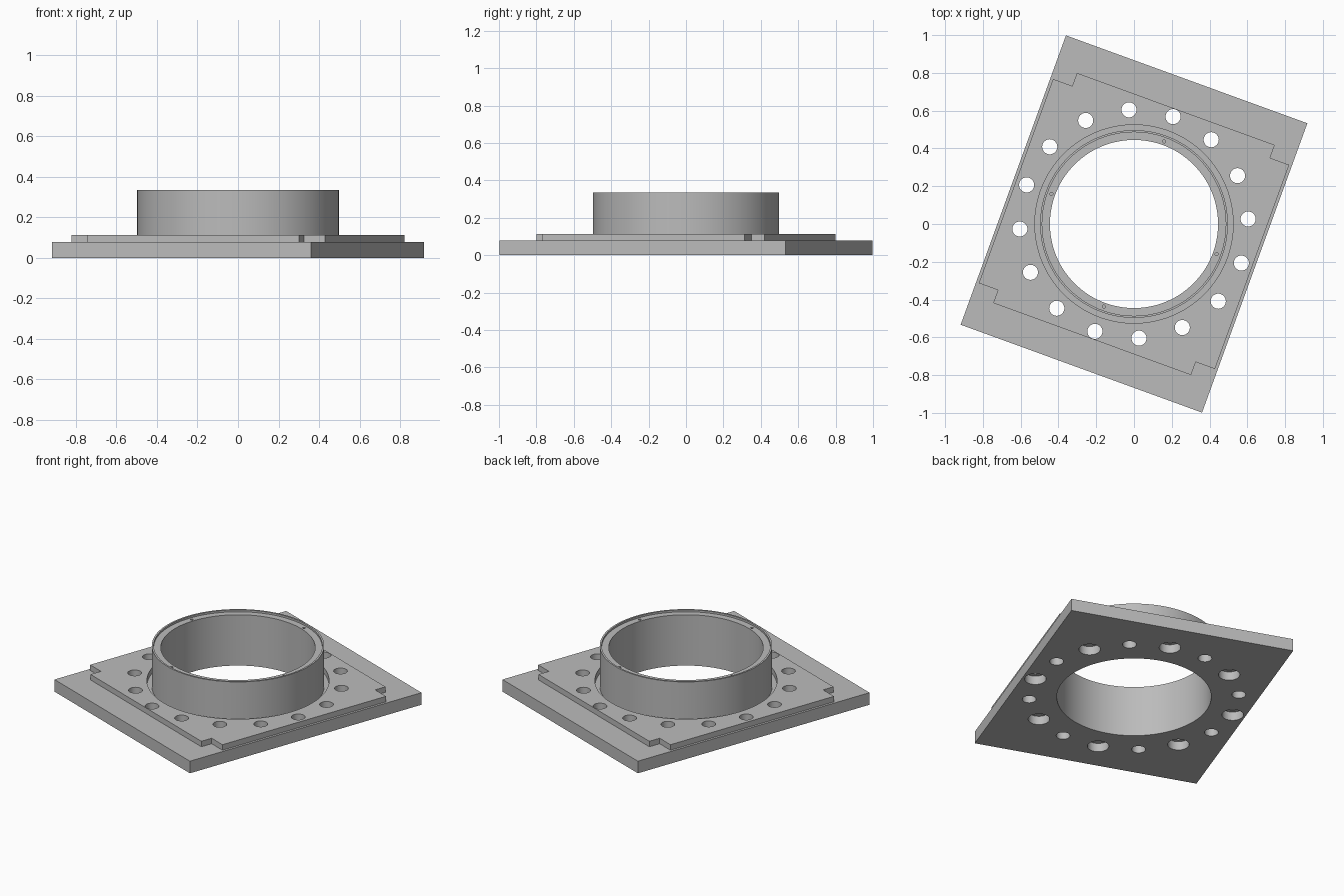
import bpy, bmesh
from math import radians, cos, sin
from mathutils import Matrix, Vector

if "Cube" in bpy.data.objects:
    bpy.data.objects.remove(bpy.data.objects["Cube"])

TURN = radians(-20)
BASE_TOP, STEP_TOP, RIM_TOP = 0.077, 0.112, 0.335
BORE, TUBE = 0.445, 0.497

grey = bpy.data.materials.new("plain grey")
grey.use_nodes = True
grey.diffuse_color = (0.5, 0.5, 0.5, 1)
grey.node_tree.nodes["Principled BSDF"].inputs["Base Color"].default_value = (0.5, 0.5, 0.5, 1)


def finish(name, bm):
    bmesh.ops.recalc_face_normals(bm, faces=bm.faces)
    mesh = bpy.data.meshes.new(name)
    bm.to_mesh(mesh)
    bm.free()
    obj = bpy.data.objects.new(name, mesh)
    mesh.materials.append(grey)
    bpy.context.collection.objects.link(obj)
    return obj


def activate(obj):
    bpy.ops.object.select_all(action='DESELECT')
    obj.select_set(True)
    bpy.context.view_layer.objects.active = obj


def slab(name, outline, low, high):
    """Extrude a flat outline, turned to the plate angle."""
    bm = bmesh.new()
    face = bm.faces.new([bm.verts.new((x, y, low)) for x, y in outline])
    top = bmesh.ops.extrude_face_region(bm, geom=[face])["geom"]
    verts = [v for v in top if isinstance(v, bmesh.types.BMVert)]
    bmesh.ops.translate(bm, vec=(0, 0, high - low), verts=verts)
    bmesh.ops.rotate(bm, verts=bm.verts, matrix=Matrix.Rotation(TURN, 3, 'Z'))
    return finish(name, bm)


def drill(obj, points, radius, low, high, sides=32):
    """Cut vertical round holes at the given points."""
    bm = bmesh.new()
    for x, y in points:
        bmesh.ops.create_cone(bm, cap_ends=True, segments=sides, radius1=radius, radius2=radius,
                              depth=high - low,
                              matrix=Matrix.Translation((x, y, (low + high) / 2)))
    cutter = finish("cutter", bm)
    cutter.hide_render = True
    mod = obj.modifiers.new("holes", 'BOOLEAN')
    mod.operation, mod.solver, mod.object = 'DIFFERENCE', 'EXACT', cutter
    activate(obj)
    bpy.ops.object.modifier_apply(modifier=mod.name)
    bpy.data.objects.remove(cutter)


def ring_points(count, radius, start):
    angles = [start + radians(360 * i / count) for i in range(count)]
    return [(radius * cos(a), radius * sin(a)) for a in angles]


# Base plate
W, H = 0.68, 0.815
base = slab("base_plate", [(-W, -H), (W, -H), (W, H), (-W, H)], 0, BASE_TOP)

# Raised plate with notched corners
w, h, nx, ny = 0.665, 0.648, 0.557, 0.575
corner = [(w, ny), (nx, ny), (nx, h)]
outline = []
for sx, sy in ((1, 1), (-1, 1), (-1, -1), (1, -1)):
    part = [(sx * x, sy * y) for x, y in corner]
    outline += part if sx * sy > 0 else part[::-1]
step = slab("raised_plate", outline, BASE_TOP, STEP_TOP)

# Bores and bolt holes, every second one counterbored from below
bolts = ring_points(16, 0.605, TURN + radians(22.5))
for plate, bore in ((base, BORE), (step, 0.525)):
    drill(plate, [(0, 0)], bore, -0.1, 0.3, 128)
    drill(plate, bolts, 0.04, -0.1, 0.3)
drill(base, bolts[1::2], 0.062, -0.1, 0.055)

# Collar tube with a thin lip around a recessed ledge
LEDGE = RIM_TOP - 0.012
profile = [(BORE, BASE_TOP), (TUBE, BASE_TOP), (TUBE, RIM_TOP),
           (0.486, RIM_TOP), (0.486, LEDGE), (BORE, LEDGE)]
bm = bmesh.new()
verts = [bm.verts.new((r, 0, z)) for r, z in profile]
edges = [bm.edges.new((verts[i - 1], verts[i])) for i in range(len(verts))]
bmesh.ops.spin(bm, geom=verts + edges, cent=(0, 0, 0), axis=(0, 0, 1),
               angle=radians(360), steps=128, use_merge=True)
bmesh.ops.remove_doubles(bm, verts=bm.verts, dist=0.0001)
collar = finish("collar_tube", bm)

# Small screw holes in the ledge
drill(collar, ring_points(4, 0.465, TURN), 0.008, LEDGE - 0.05, RIM_TOP + 0.1, 16)

for obj in (base, step, collar):
    activate(obj)
    bpy.ops.object.shade_smooth_by_angle(angle=radians(30))
